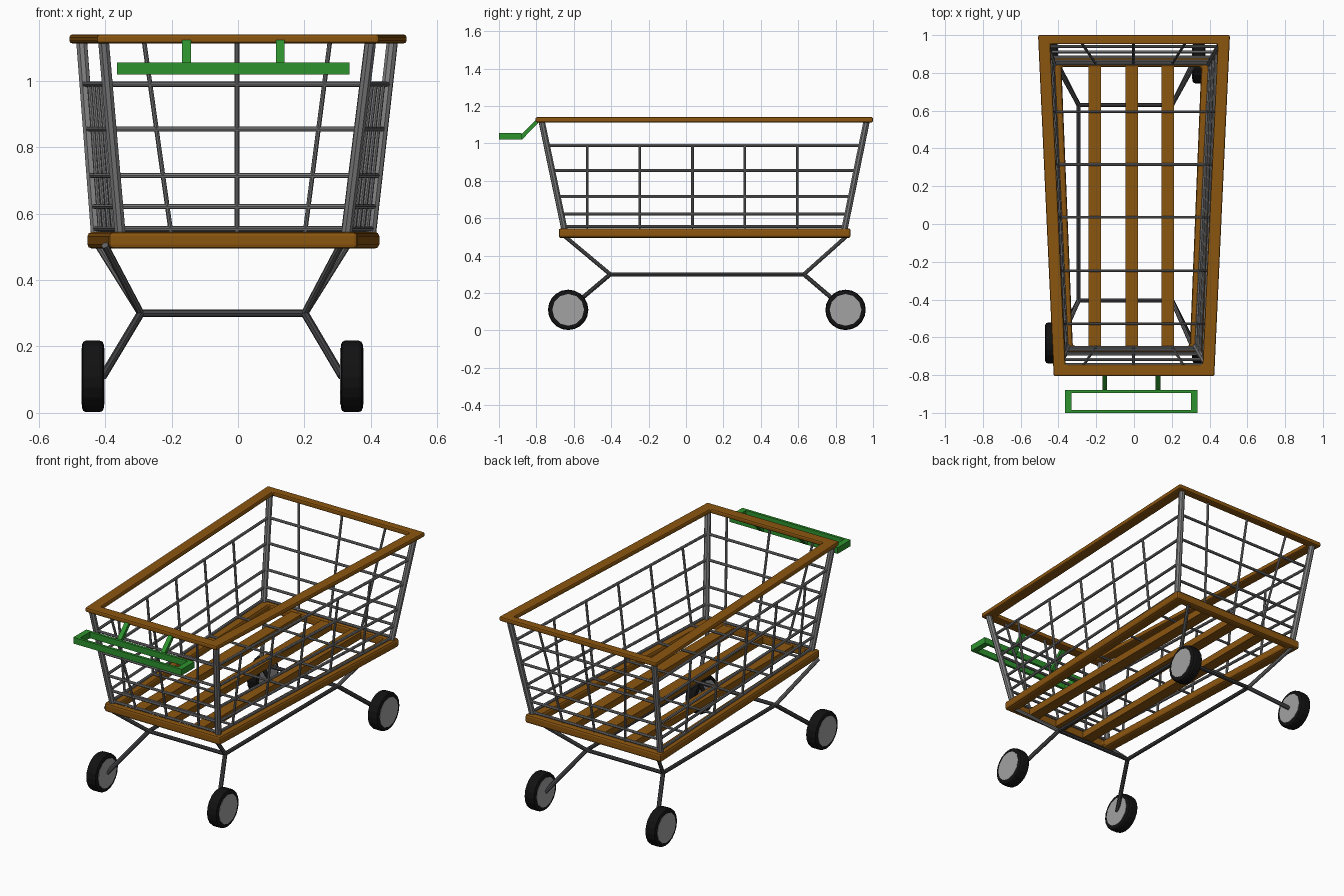
import bpy, bmesh
from mathutils import Vector, Matrix

if "Cube" in bpy.data.objects:
    bpy.data.objects.remove(bpy.data.objects["Cube"])


def mat(name, r, g, b):
    m = bpy.data.materials.new(name)
    m.diffuse_color = (r, g, b, 1)
    m.use_nodes = True
    m.node_tree.nodes["Principled BSDF"].inputs["Base Color"].default_value = m.diffuse_color
    return m


WOOD = mat("brown_trim", 0.26, 0.092, 0.005)
GREEN = mat("green_handle", 0.027, 0.29, 0.027)
WIRE = mat("grey_wire", 0.2, 0.2, 0.2)
STRUT = mat("mid_grey_metal", 0.12, 0.12, 0.12)
DARK = mat("dark_metal", 0.055, 0.055, 0.06)
TYRE = mat("black_rubber", 0.006, 0.006, 0.006)
HUB = mat("hub_grey", 0.36, 0.36, 0.36)


def finish(bm, name, material, bevel=0, smooth=False, segments=2):
    bmesh.ops.recalc_face_normals(bm, faces=bm.faces)
    me = bpy.data.meshes.new(name)
    bm.to_mesh(me)
    bm.free()
    me.materials.append(material)
    ob = bpy.data.objects.new(name, me)
    bpy.context.collection.objects.link(ob)
    if bevel:
        b = ob.modifiers.new("bevel", "BEVEL")
        b.width, b.segments, b.limit_method = bevel, segments, 'ANGLE'
    if smooth:
        bpy.ops.object.select_all(action='DESELECT')
        ob.select_set(True)
        bpy.context.view_layer.objects.active = ob
        bpy.ops.object.shade_smooth_by_angle()
    return ob


def rods(name, segs, r, material, sides=8):
    """All straight rods of one part, given as pairs of end points."""
    bm = bmesh.new()
    for a, b in segs:
        a, b = Vector(a), Vector(b)
        d = b - a
        m = Matrix.Translation((a + b) / 2) @ d.to_track_quat('Z', 'Y').to_matrix().to_4x4()
        bmesh.ops.create_cone(bm, cap_ends=True, segments=sides, radius1=r, radius2=r,
                              depth=d.length, matrix=m)
    return finish(bm, name, material, smooth=True)


def frame(name, outer, inner, z0, z1, material, bevel):
    """Mitred four-sided frame between an outer and inner outline."""
    bm = bmesh.new()
    rings = [[bm.verts.new((x, y, z)) for x, y in loop]
             for loop, z in ((outer, z0), (outer, z1), (inner, z1), (inner, z0))]
    for k in range(4):
        for i in range(4):
            j, n = (i + 1) % 4, (k + 1) % 4
            bm.faces.new((rings[k][i], rings[k][j], rings[n][j], rings[n][i]))
    return finish(bm, name, material, bevel)


def trap(cx, wf, yf, wb, yb):
    return [(cx - wf, yf), (cx + wf, yf), (cx + wb, yb), (cx - wb, yb)]


def box(name, x0, x1, y0, y1, z0, z1, material, bevel=0):
    bm = bmesh.new()
    bmesh.ops.create_cube(bm, size=1, matrix=Matrix.Translation(
        ((x0 + x1) / 2, (y0 + y1) / 2, (z0 + z1) / 2)) @ Matrix.Diagonal(
        (x1 - x0, y1 - y0, z1 - z0, 1)))
    return finish(bm, name, material, bevel)


# Top rim and floor frame
frame("top_rim", trap(0, .425, -.805, .508, 1.0), trap(0, .363, -.745, .443, .952),
      1.113, 1.14, WOOD, .008)
C = -.014
frame("floor_frame", trap(C, .375, -.68, .44, .88), trap(C, .31, -.645, .37, .832),
      .495, .545, WOOD, .012)
for i, x in enumerate((-.208, -.013, .178)):
    box(f"floor_slat_{i + 1}", x - .033, x + .033, -.66, .85, .5, .54, WOOD)

# Basket walls: corners slide from floor frame to rim
LOW = [Vector((x, y, .53)) for x, y in trap(C, .34, -.648, .412, .845)]
TOP = [Vector((x, y, 1.12)) for x, y in trap(-.003, .402, -.772, .468, .966)]


def corners(z):
    t = (z - .53) / .59
    return [a.lerp(b, t) for a, b in zip(LOW, TOP)]


def on_side(front, back, y):
    return front.lerp(back, (y - front.y) / (back.y - front.y))


rods("corner_post", list(zip(LOW, TOP)), .0175, WIRE)
rings = []
for z in (.555, .622, .715, .855, .99):
    c = corners(z)
    rings += [(c[i], c[(i + 1) % 4]) for i in range(4)]
rods("basket_ring_wire", rings, .008, WIRE)

# U-shaped wires that run up both sides and across the floor
hoops = []
lo, hi = corners(.552), corners(.992)
for y in (-.528, -.247, .035, .315, .595):
    l0, l1 = on_side(lo[0], lo[3], y), on_side(hi[0], hi[3], y)
    r0, r1 = on_side(lo[1], lo[2], y), on_side(hi[1], hi[2], y)
    hoops += [(l1, l0), (l0, r0), (r0, r1)]
rods("side_hoop_wire", hoops, .007, WIRE)

# Fanned upright wires in the front and back walls
fan = []
for i in (0, 2):
    for a, b in ((-.2, -.283), (-.003, -.003), (.2, .277)):
        fan.append(((a, LOW[i].y, .53), (b, TOP[i].y, 1.12)))
rods("end_upright_wire", fan, .007, WIRE)

# Push handle with two brackets
hx = -.014
frame("push_handle", trap(hx, .35, -1.0, .35, -.88), trap(hx, .316, -.985, .316, -.895),
      1.02, 1.056, GREEN, 0)
for s in (-1, 1):
    bm = bmesh.new()
    prof = [(-.888, 1.022), (-.875, 1.022), (-.785, 1.115), (-.785, 1.13), (-.798, 1.13), (-.888, 1.04)]
    f = bm.faces.new([bm.verts.new((hx + s * .141 - .013, y, z)) for y, z in prof])
    g = bmesh.ops.extrude_face_region(bm, geom=[f])["geom"]
    bmesh.ops.translate(bm, vec=(.026, 0, 0), verts=[v for v in g if isinstance(v, bmesh.types.BMVert)])
    finish(bm, "handle_bracket", GREEN)

# Undercarriage
U = -.046
base = [Vector((x, y, .3)) for x, y in trap(U, .247, -.405, .247, .63)]
rods("lower_frame", [(base[i], base[(i + 1) % 4]) for i in range(4)], .011, DARK)
feet = [Vector((x, y, .505)) for x, y in trap(U, .355, -.65, .375, .86)]
rods("upper_strut", list(zip(feet, base)), .011, STRUT)
hubs = [Vector((x, y, .11)) for x, y in trap(-.047, .39, -.63, .39, .853)]
inner = [h + Vector((.03 if h.x < 0 else -.03, 0, 0)) for h in hubs]
rods("wheel_leg", list(zip(base, inner)), .012, DARK)

# Wheels: chamfered tyre with a pale disc on both sides
for h in hubs:
    bm = bmesh.new()
    rot = Matrix.Translation(h) @ Matrix.Rotation(1.5707963, 4, 'Y')
    bmesh.ops.create_cone(bm, cap_ends=True, segments=20, radius1=.108, radius2=.108, depth=.066, matrix=rot)
    caps = [e for e in bm.edges if len({len(f.verts) for f in e.link_faces}) == 2]
    bmesh.ops.bevel(bm, geom=caps, offset=.013, segments=2, profile=.5, affect='EDGES')
    finish(bm, "tyre", TYRE)
    bm = bmesh.new()
    bmesh.ops.create_cone(bm, cap_ends=True, segments=12, radius1=.085, radius2=.085, depth=.07, matrix=rot)
    finish(bm, "wheel_hub", HUB)
